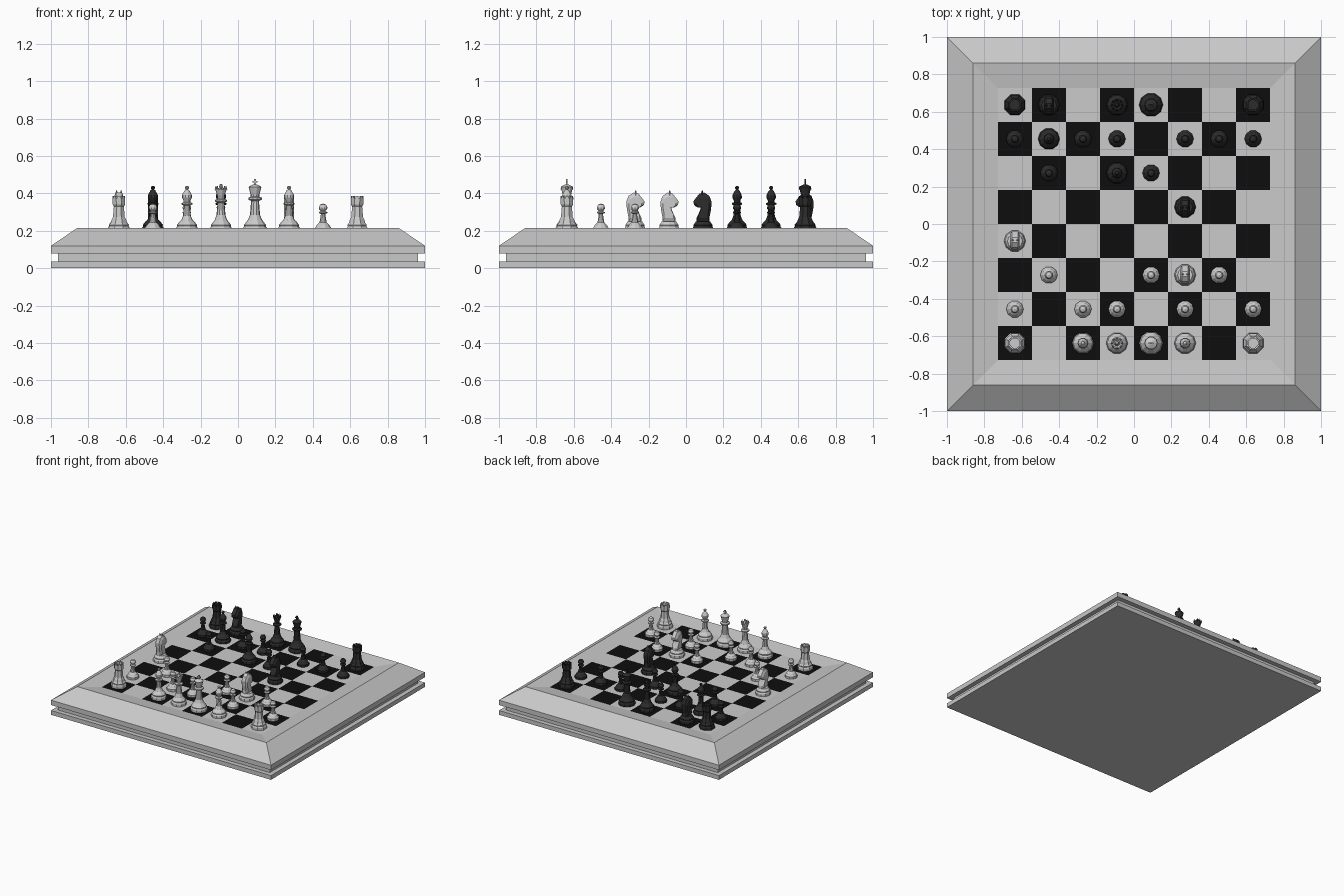
import bpy, bmesh, math
from mathutils import Matrix, Vector

if "Cube" in bpy.data.objects:
    bpy.data.objects.remove(bpy.data.objects["Cube"])

SQ = 0.182          # square size
TOP = 0.195         # playing surface height


def material(name, v):
    m = bpy.data.materials.new(name)
    m.diffuse_color = (v, v, v, 1)
    m.use_nodes = True
    m.node_tree.nodes["Principled BSDF"].inputs["Base Color"].default_value = m.diffuse_color
    return m


RIM = material("rim_grey", 0.58)
LIGHT_SQ = material("light_square", 0.6)
DARK_SQ = material("dark_square", 0.004)
LIGHT = material("light_piece", 0.6)
DARK = material("dark_piece", 0.025)


def lathe(bm, prof, sides, phase=0.0):
    """Revolve (radius, height) points; zero radius closes to a point."""
    rings = []
    for r, z in prof:
        if r == 0:
            rings.append([bm.verts.new((0, 0, z))])
        else:
            rings.append([bm.verts.new((r * math.cos(phase + math.tau * i / sides),
                                        r * math.sin(phase + math.tau * i / sides), z))
                          for i in range(sides)])
    for a, b in zip(rings, rings[1:]):
        for i in range(sides):
            j = (i + 1) % sides
            f = [a[i % len(a)], a[j % len(a)], b[j % len(b)], b[i % len(b)]]
            bm.faces.new(list(dict.fromkeys(f)))


def box(bm, size, loc, angle=0.0):
    mat = Matrix.Rotation(angle, 4, 'Z') @ Matrix.Translation(loc) @ Matrix.Diagonal((*size, 1))
    bmesh.ops.create_cube(bm, size=1, matrix=mat)


def cone(bm, r1, r2, h, loc, seg=4):
    bmesh.ops.create_cone(bm, cap_ends=True, segments=seg, radius1=r1, radius2=r2,
                          depth=h, matrix=Matrix.Translation(loc))


def to_mesh(bm, name, mats):
    me = bpy.data.meshes.new(name)
    bm.to_mesh(me)
    for m in mats:
        me.materials.append(m)
    return me


def add(name, me, loc=(0, 0, 0), rot=0.0):
    o = bpy.data.objects.new(name, me)
    o.location = loc
    o.rotation_euler.z = rot
    bpy.context.collection.objects.link(o)
    return o


# --- board frame: square lathe with a groove, outer bevel and inner slope
bm = bmesh.new()
frame = [(0, 0), (1, 0), (1, .035), (.963, .035), (.963, .08), (1, .08), (1, .12),
         (.86, .215), (4 * SQ, TOP)]
lathe(bm, [(r * math.sqrt(2), z) for r, z in frame], 4, math.pi / 4)
bmesh.ops.recalc_face_normals(bm, faces=bm.faces)
# open-topped shell: make sure the underside faces down
if min(bm.faces, key=lambda f: f.calc_center_median().z).normal.z > 0:
    bmesh.ops.reverse_faces(bm, faces=bm.faces)
add("board_frame", to_mesh(bm, "board_frame", [RIM]))
bm.free()

# --- checkered squares
bm = bmesh.new()
bmesh.ops.create_grid(bm, x_segments=8, y_segments=8, size=4 * SQ)
for f in bm.faces:
    c = f.calc_center_median()
    f.material_index = (math.floor(c.x / SQ) + math.floor(c.y / SQ) + 1) % 2
add("squares", to_mesh(bm, "squares", [LIGHT_SQ, DARK_SQ]), (0, 0, TOP))
bm.free()


def foot(r):
    """Stepped base shared by the larger pieces."""
    return [(0, 0), (r, 0), (r, .02), (r * .9, .03), (r * .92, .037), (r * .78, .048)]


def pawn(bm):
    lathe(bm, [(0, 0), (.046, 0), (.046, .018), (.038, .028), (.034, .036), (.019, .05),
               (.013, .085), (.012, .096), (.023, .1), (.023, .105), (.012, .11),
               (.022, .122), (.023, .131), (.016, .145), (0, .151)], 10)


def rook(bm):
    lathe(bm, foot(.06) + [(.042, .065), (.034, .08), (.029, .135), (.036, .146), (.037, .18),
                           (.027, .18), (.027, .168), (0, .168)], 8, math.pi / 8)
    for i in range(8):  # battlements
        box(bm, (.009, .016, .012), (.0295, 0, .184), i * math.pi / 4)


def bishop(bm):
    lathe(bm, foot(.058) + [(.03, .063), (.021, .085), (.016, .14), (.029, .146), (.029, .153),
                            (.018, .158), (.018, .166), (.027, .183), (.026, .197), (.015, .217),
                            (.006, .226), (.011, .233), (.01, .241), (0, .246)], 10)


def queen(bm):
    lathe(bm, foot(.058) + [(.033, .063), (.024, .09), (.018, .155), (.032, .162), (.032, .17),
                            (.019, .176), (.02, .195), (.031, .228), (.024, .228),
                            (.016, .222), (.01, .24), (.008, .252), (0, .257)], 10)
    for i in range(8):  # crown points
        a = i * math.pi / 4
        cone(bm, .007, .002, .018, (.027 * math.cos(a), .027 * math.sin(a), .235))


def king(bm):
    lathe(bm, foot(.064) + [(.037, .065), (.027, .09), (.021, .165), (.036, .172), (.036, .182),
                            (.023, .188), (.024, .2), (.034, .238), (.03, .243), (.009, .253),
                            (0, .254)], 10)
    box(bm, (.009, .009, .034), (0, 0, .266))    # cross
    box(bm, (.027, .009, .009), (0, 0, .268))


def knight(bm):
    lathe(bm, foot(.058) + [(.04, .056), (0, .056)], 10)
    # horse head side profile (y forward, z up), thick in the middle
    head = [(-.036, .05), (.036, .05), (.034, .075), (.02, .105), (.012, .128), (.034, .132),
            (.049, .145), (.051, .163), (.034, .186), (.018, .204), (-.008, .209),
            (-.034, .192), (-.046, .16), (-.043, .12), (-.035, .08)]
    mid = Vector((0, .13))
    layers = []
    for x, s in ((-.026, .72), (-.016, 1), (.016, 1), (.026, .72)):
        pts = [mid + (Vector(p) - mid) * s for p in head]
        layers.append([bm.verts.new((x, p.x, p.y)) for p in pts])
    n = len(head)
    for a, b in zip(layers, layers[1:]):
        for i in range(n):
            bm.faces.new((a[i], a[(i + 1) % n], b[(i + 1) % n], b[i]))
    bm.faces.new(layers[0])
    bm.faces.new(layers[-1])
    for s in (-1, 1):   # ears
        cone(bm, .01, .001, .028, (s * .012, .004, .209))


# --- game position: (file, rank) for each side
LAYOUT = {
    "pawn": (pawn, [(0, 1), (2, 1), (3, 1), (5, 1), (7, 1), (1, 2), (4, 2), (6, 2)],
             [(0, 6), (2, 6), (3, 6), (5, 6), (6, 6), (7, 6), (1, 5), (4, 5)]),
    "rook": (rook, [(0, 0), (7, 0)], [(0, 7), (7, 7)]),
    "knight": (knight, [(0, 3), (5, 2)], [(1, 7), (5, 4)]),
    "bishop": (bishop, [(2, 0), (5, 0)], [(1, 6), (3, 5)]),
    "queen": (queen, [(3, 0)], [(3, 7)]),
    "king": (king, [(4, 0)], [(4, 7)]),
}
for kind, (build, light_at, dark_at) in LAYOUT.items():
    bm = bmesh.new()
    build(bm)
    bmesh.ops.recalc_face_normals(bm, faces=bm.faces)
    for side, mat, spots, rot in (("light", LIGHT, light_at, 0), ("dark", DARK, dark_at, math.pi)):
        me = to_mesh(bm, f"{side}_{kind}", [mat])
        for fx, ry in spots:
            add(f"{side}_{kind}", me, ((fx - 3.5) * SQ, (ry - 3.5) * SQ, TOP), rot)
    bm.free()
